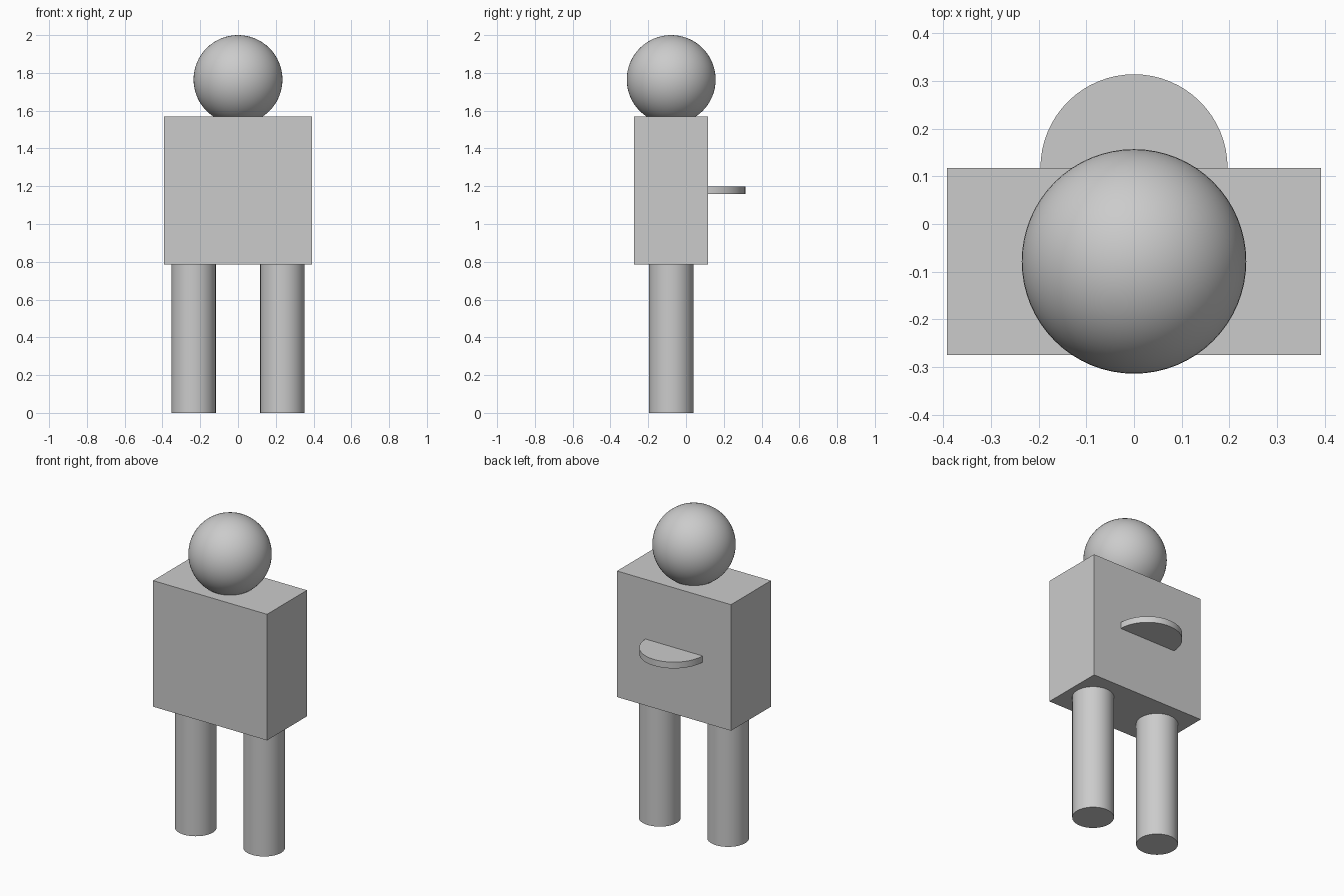
import bpy
import math

if "Cube" in bpy.data.objects:
    bpy.data.objects.remove(bpy.data.objects["Cube"])

U = 2 / 25.5          # model unit: the figure is 25.5 units tall
CY = -1 * U           # body, legs and head share this depth centre

grey = bpy.data.materials.new("light_grey")
grey.diffuse_color = (0.6, 0.6, 0.6, 1)
grey.use_nodes = True
grey.node_tree.nodes["Principled BSDF"].inputs["Base Color"].default_value = grey.diffuse_color


def finish(name, smooth=True):
    ob = bpy.context.object
    ob.name = name
    ob.data.materials.append(grey)
    if smooth:
        bpy.ops.object.shade_smooth_by_angle(angle=math.radians(30))
    return ob


def cylinder(name, radius, depth, location):
    bpy.ops.mesh.primitive_cylinder_add(
        vertices=64, radius=radius, depth=depth, location=location)
    return finish(name)


# Box torso
bpy.ops.mesh.primitive_cube_add(size=1, location=(0, CY, 15 * U))
torso = bpy.context.object
torso.scale = (10 * U, 5 * U, 10 * U)
bpy.ops.object.transform_apply(location=False, rotation=False, scale=True)
finish("torso", smooth=False)

# Round head, sunk slightly into the torso
bpy.ops.mesh.primitive_uv_sphere_add(
    segments=64, ring_count=32, radius=3 * U, location=(0, CY, 22.5 * U))
finish("head")

# Two legs
for side, x in (("left", -3), ("right", 3)):
    cylinder(side + "_leg", 1.5 * U, 10 * U, (x * U, CY, 5 * U))

# Flat round shelf on the back, half buried in the torso
cylinder("back_disc", 2.5 * U, 0.5 * U, (0, 1.5 * U, 15.02 * U))
